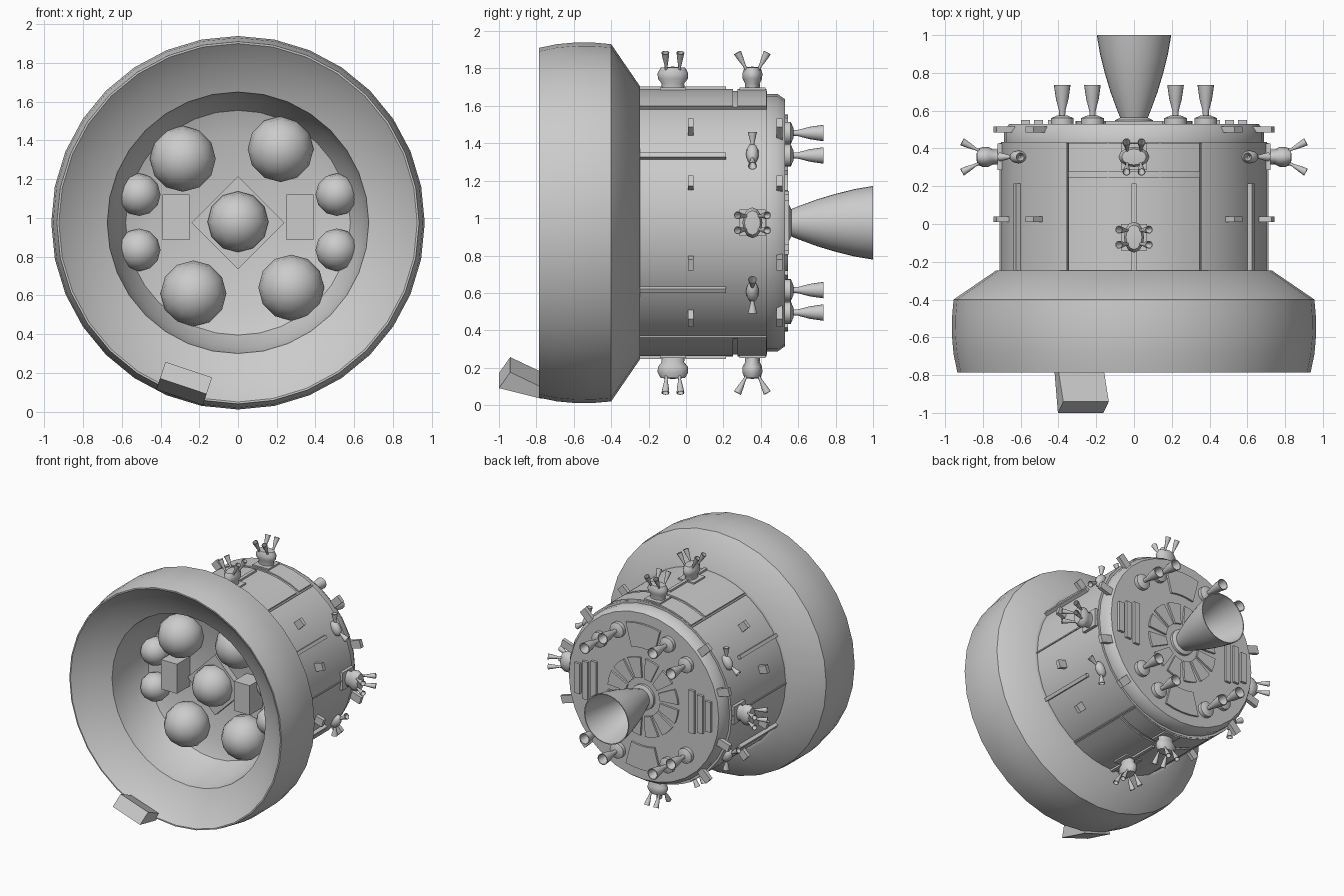
import bpy, bmesh
from math import sin, cos, pi, radians
from mathutils import Matrix, Vector

if "Cube" in bpy.data.objects:
    bpy.data.objects.remove(bpy.data.objects["Cube"])

C = 0.975                       # height of the main axis
T, R = Matrix.Translation, Matrix.Rotation


def finish(name, bm, m=Matrix(), angle=35):
    bm.transform(m)
    bmesh.ops.remove_doubles(bm, verts=bm.verts, dist=1e-5)
    bmesh.ops.recalc_face_normals(bm, faces=bm.faces)
    me = bpy.data.meshes.new(name)
    bm.to_mesh(me)
    bm.free()
    me.shade_smooth()
    me.set_sharp_from_angle(angle=radians(angle))
    ob = bpy.data.objects.new(name, me)
    bpy.context.collection.objects.link(ob)
    return ob


def lathe(name, prof, n, m, angle=35):
    """Revolve (radius, height) points about local Z."""
    bm = bmesh.new()
    rings = []
    for r, h in prof:
        if r == 0:
            rings.append([bm.verts.new((0, 0, h))] * n)
        else:
            rings.append([bm.verts.new((r * cos(2 * pi * i / n), r * sin(2 * pi * i / n), h)) for i in range(n)])
    for a, b in zip(rings, rings[1:]):
        for i in range(n):
            j = (i + 1) % n
            vs = list(dict.fromkeys((a[i], a[j], b[j], b[i])))
            if len(vs) > 2:
                bm.faces.new(vs)
    return finish(name, bm, m, angle)


def box(name, lo, hi, m=Matrix()):
    bm = bmesh.new()
    bmesh.ops.create_cube(bm, size=1)
    lo, hi = Vector(lo), Vector(hi)
    return finish(name, bm, m @ T((lo + hi) / 2) @ Matrix.Diagonal((*(hi - lo), 1)))


def sector(name, r0, r1, a0, a1, y0, y1, n=8):
    """Solid ring segment about the main axis, angles in degrees."""
    bm = bmesh.new()
    rows = []
    for i in range(n + 1):
        a = radians(a0 + (a1 - a0) * i / n)
        rows.append([bm.verts.new((r * cos(a), y, C + r * sin(a)))
                     for r, y in ((r0, y0), (r1, y0), (r1, y1), (r0, y1))])
    for p, q in zip(rows, rows[1:]):
        for k in range(4):
            bm.faces.new((p[k], p[(k + 1) % 4], q[(k + 1) % 4], q[k]))
    bm.faces.new(rows[0])
    bm.faces.new(rows[-1][::-1])
    return finish(name, bm)


def axial(x=0, z=C):
    """Frame whose local Z runs along +y."""
    return T((x, 0, z)) @ R(-pi / 2, 4, 'X')


def radial(deg, y=0):
    """Frame with local X pointing outward, Z tangential."""
    return T((0, y, C)) @ R(-radians(deg), 4, 'Y')


def along(p, q):
    p, q = Vector(p), Vector(q)
    return T(p) @ (q - p).to_track_quat('Z', 'Y').to_matrix().to_4x4()


def nozzle(name, p, q, r0, r1, m):
    h = (Vector(q) - Vector(p)).length
    lathe(name, [(0, 0), (r0, 0), (r0, h * .25), (r1 * .75, h * .65), (r1, h), (r1 * .85, h),
                 (r0 * .6, h * .4), (0, h * .4)], 12, m @ along(p, q))


# Main hull: front recess, flared skirt, body cylinder, aft ring
lathe("hull", [(0, -.24), (.45, -.25), (.58, -.30), (.645, -.42), (.675, -.62), (.82, -.69), (.925, -.786),
               (.935, -.786), (.955, -.69), (.964, -.59), (.963, -.49), (.955, -.40), (.73, -.246),
               (.705, -.246), (.705, .433), (.688, .433), (.688, .49), (.66, .53), (0, .53)], 32, axial())

# Tanks inside the recess
for x, z, r in [(-.285, 1.305, .17), (.22, 1.355, .17), (.275, .64, .17), (-.23, .61, .17), (0, .98, .157),
                (-.51, 1.12, .11), (.51, 1.12, .11), (-.51, .835, .11), (.51, .835, .11)]:
    bm = bmesh.new()
    bmesh.ops.create_uvsphere(bm, u_segments=12, v_segments=8, radius=r)
    finish("tank", bm, T((x, -.31, z)) @ R(pi / 2, 4, 'X'), 80)
for s in (-1, 1):
    box("equipment_box", (s * .32 - .07, -.41, .885), (s * .32 + .07, -.22, 1.12))
box("tank_mount", (-.17, -.29, -.17), (.17, -.2, .17), T((0, 0, C)) @ R(pi / 4, 4, 'Y'))

# Wedge housing on the lower front rim
bm = bmesh.new()
prof = [(.95, -.77), (.89, -1), (.80, -.94), (.885, -.77)]
ends = [[bm.verts.new((r, y, t)) for r, y in prof] for t in (-.127, .127)]
for k in range(4):
    bm.faces.new((ends[0][k], ends[0][(k + 1) % 4], ends[1][(k + 1) % 4], ends[1][k]))
bm.faces.new(ends[0])
bm.faces.new(ends[1][::-1])
finish("rim_housing", bm, radial(-108.5))

# Skin panels, seams and rails on the body
for a in (90, 270):
    sector("skin_panel", .69, .714, a - 29, a + 29, -.246, .25)
    sector("skin_panel_aft", .69, .714, a - 29, a + 29, .275, .43)
for a in (0, 60, 120, 180, 240, 300):
    box("seam_strip", (.69, -.246, -.005), (.712, .43, .005), radial(a))
    box("rail", (.69, -.246, -.013), (.728, .215, .013), radial(a + 30))

# Small tabs around the body and the aft ring
for a in (17, 44, 136, 163, 197, 224, 316, 343):
    box("body_tab", (.69, .01, -.03), (.77, .04, .03), radial(a))
    box("ring_tab", (.64, .485, -.03), (.77, .515, .03), radial(a))


# Thruster clusters: pod with four diverging nozzles
def cluster(deg, y, turn):
    m = radial(deg, y) @ R(radians(turn), 4, 'X')
    box("cluster_base", (.69, -.07, -.07), (.722, .07, .07), m)
    lathe("cluster_pod", [(0, .70), (.065, .70), (.06, .745), (.08, .77), (.082, .80), (.065, .83), (0, .835)],
          12, m @ R(pi / 2, 4, 'Y') @ Matrix.Diagonal((1, .65, 1, 1)), 50)
    for s in (-1, 1):
        for c in (-.035, .035):
            nozzle("cluster_nozzle", (.815, s * .03, c), (.91, s * .08, c * 1.15), .008, .021, m)


for a in (0, 90, 180, 270):
    cluster(a, .355, 0)
for a in (90, 270):
    cluster(a, -.07, 90)

# Small twin thrusters at the diagonals
for a in (31, 149, 211, 329):
    m = radial(a, .355)
    bm = bmesh.new()
    bmesh.ops.create_uvsphere(bm, u_segments=12, v_segments=8, radius=1)
    finish("twin_thruster_pod", bm, m @ T((.715, 0, 0)) @ Matrix.Diagonal((.04, .034, .06, 1)), 60)
    for s in (-1, 1):
        nozzle("twin_thruster_nozzle", (.73, 0, s * .035), (.765, 0, s * .105), .010, .024, m)

# Main engine bell
lathe("engine_hub", [(0, .52), (.10, .52), (.10, .55), (.07, .565), (0, .565)], 24, axial())
lathe("engine_bell", [(0, .55), (.068, .55), (.092, .61), (.125, .70), (.155, .80), (.18, .90), (.197, 1.0),
                      (.19, 1.0), (.172, .90), (.147, .80), (.117, .70), (.08, .61), (0, .60)], 32, axial())

# Eight auxiliary engines
for sx in (-1, 1):
    for sz in (-1, 1):
        for x, z in ((.22, .48), (.38, .36)):
            m = axial(sx * x, C + sz * z)
            lathe("aux_base", [(0, .52), (.06, .52), (.06, .56), (.025, .575), (0, .575)], 16, m)
            lathe("aux_bell", [(0, .56), (.015, .56), (.017, .60), (.033, .66), (.044, .735), (.038, .735),
                               (.026, .66), (0, .62)], 16, m)

# Aft plate panels: petals, large panels, side slots
for i in range(12):
    a = i * 30 + 15
    sector("aft_petal", .15, .31, a - 11, a + 11, .52, .545, 4)
for a in (90, 270):
    sector("aft_panel", .39, .58, a - 15, a + 15, .52, .545, 4)
for s in (-1, 1):
    for x, h in ((.43, .17), (.505, .15), (.575, .12)):
        box("aft_slot", (s * x - .024, .52, C - h), (s * x + .024, .55, C + h))
